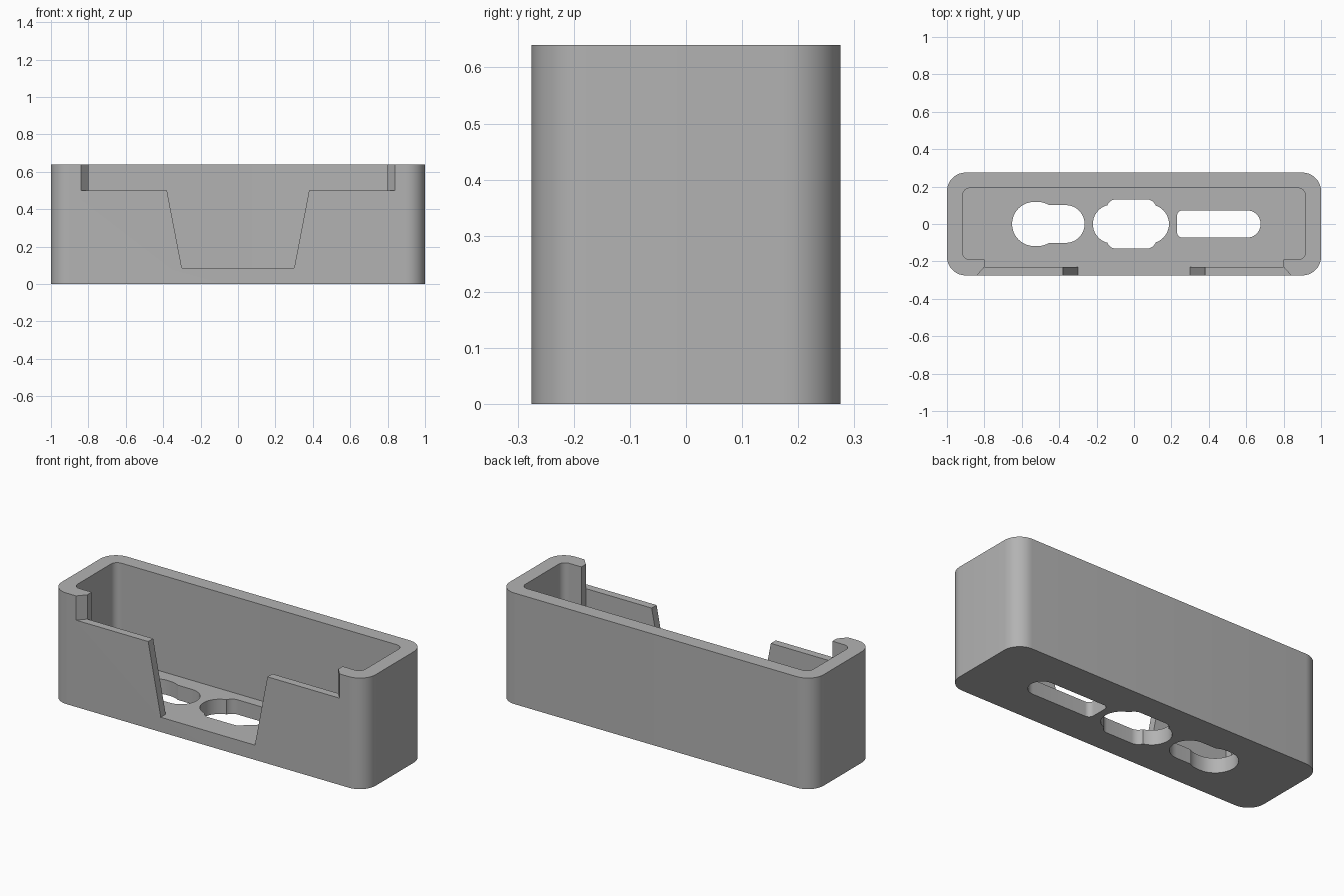
import bpy, bmesh, math
from mathutils import Vector

cube = bpy.data.objects.get("Cube")
if cube:
    bpy.data.objects.remove(cube, do_unlink=True)

HEIGHT, FLOOR, LEDGE = 0.64, 0.085, 0.5

grey = bpy.data.materials.new("plain grey")
grey.use_nodes = True
colour = (0.45, 0.45, 0.45, 1)
grey.diffuse_color = colour
grey.node_tree.nodes["Principled BSDF"].inputs["Base Color"].default_value = colour


def rounded(x0, x1, y0, y1, left, right, steps=10):
    """Counter-clockwise outline with own radii for the left and right corners."""
    corners = [(x0 + left, y0 + left, left, 180), (x1 - right, y0 + right, right, 270),
               (x1 - right, y1 - right, right, 0), (x0 + left, y1 - left, left, 90)]
    pts = []
    for cx, cy, r, start in corners:
        for i in range(steps + 1):
            a = math.radians(start + 90 * i / steps)
            p = Vector((cx + r * math.cos(a), cy + r * math.sin(a)))
            if not pts or (p - pts[-1]).length > 1e-4:
                pts.append(p)
    if (pts[0] - pts[-1]).length < 1e-4:
        pts.pop()
    return pts


def prism(name, outline, low, high, upright=False):
    """Extrude an outline along z, or along y when upright."""
    bm = bmesh.new()
    place = (lambda p: (p[0], low, p[1])) if upright else (lambda p: (p[0], p[1], low))
    face = bm.faces.new([bm.verts.new(place(p)) for p in outline])
    moved = bmesh.ops.extrude_face_region(bm, geom=[face])["geom"]
    step = Vector((0, high - low, 0) if upright else (0, 0, high - low))
    bmesh.ops.translate(bm, vec=step, verts=[v for v in moved if isinstance(v, bmesh.types.BMVert)])
    bmesh.ops.recalc_face_normals(bm, faces=bm.faces)
    mesh = bpy.data.meshes.new(name)
    bm.to_mesh(mesh)
    bm.free()
    mesh.materials.append(grey)
    obj = bpy.data.objects.new(name, mesh)
    bpy.context.collection.objects.link(obj)
    return obj


def cut(target, cutter):
    cutter.hide_render = True
    mod = target.modifiers.new(cutter.name, "BOOLEAN")
    mod.operation, mod.solver, mod.object = "DIFFERENCE", "EXACT", cutter
    bpy.context.view_layer.objects.active = target
    bpy.ops.object.modifier_apply(modifier=mod.name)
    bpy.data.objects.remove(cutter, do_unlink=True)


# Outer block with rounded upright edges
housing = prism("housing", rounded(-1, 1, -0.275, 0.275, 0.1, 0.1), 0, HEIGHT)

# Cavity, stepped forward between the front corner posts
inner = rounded(-0.917, 0.917, -0.19, 0.192, 0.04, 0.04)
step = [(-0.8, -0.19), (-0.8, -0.23), (0.8, -0.23), (0.8, -0.19)]
cut(housing, prism("cavity", inner[:11] + step + inner[11:], FLOOR, 1))

# Lowered front edge with flared ends
notch = [(-0.8, -0.2), (-0.8, -0.23), (-0.862, -0.3), (0.862, -0.3), (0.8, -0.23), (0.8, -0.2)]
cut(housing, prism("front_notch", notch, LEDGE, 1))

# Tapered opening in the front wall
taper = [(-0.3, FLOOR), (0.3, FLOOR), (0.38, LEDGE), (0.38, 0.6), (-0.38, 0.6), (-0.38, LEDGE)]
cut(housing, prism("front_opening", taper, -0.4, -0.21, upright=True))

# Holes through the floor: (x0, x1, half depth, left radius, right radius)
holes = {
    "left_hole_wide": (-0.652, -0.397, 0.118, 0.118, 0.118),
    "left_hole_slot": (-0.56, -0.264, 0.101, 0.05, 0.101),
    "middle_hole_slot": (-0.22, 0.187, 0.104, 0.104, 0.104),
    "middle_hole_wide": (-0.147, 0.119, 0.132, 0.052, 0.052),
    "right_hole": (0.23, 0.677, 0.073, 0.03, 0.073),
}
for name, (x0, x1, half, left, right) in holes.items():
    cut(housing, prism(name, rounded(x0, x1, -half, half, left, right), -0.1, 0.2))

# Smooth the rounded walls, keep the edges crisp
bpy.ops.object.select_all(action="DESELECT")
housing.select_set(True)
bpy.context.view_layer.objects.active = housing
bpy.ops.object.shade_smooth_by_angle(angle=math.radians(30))
